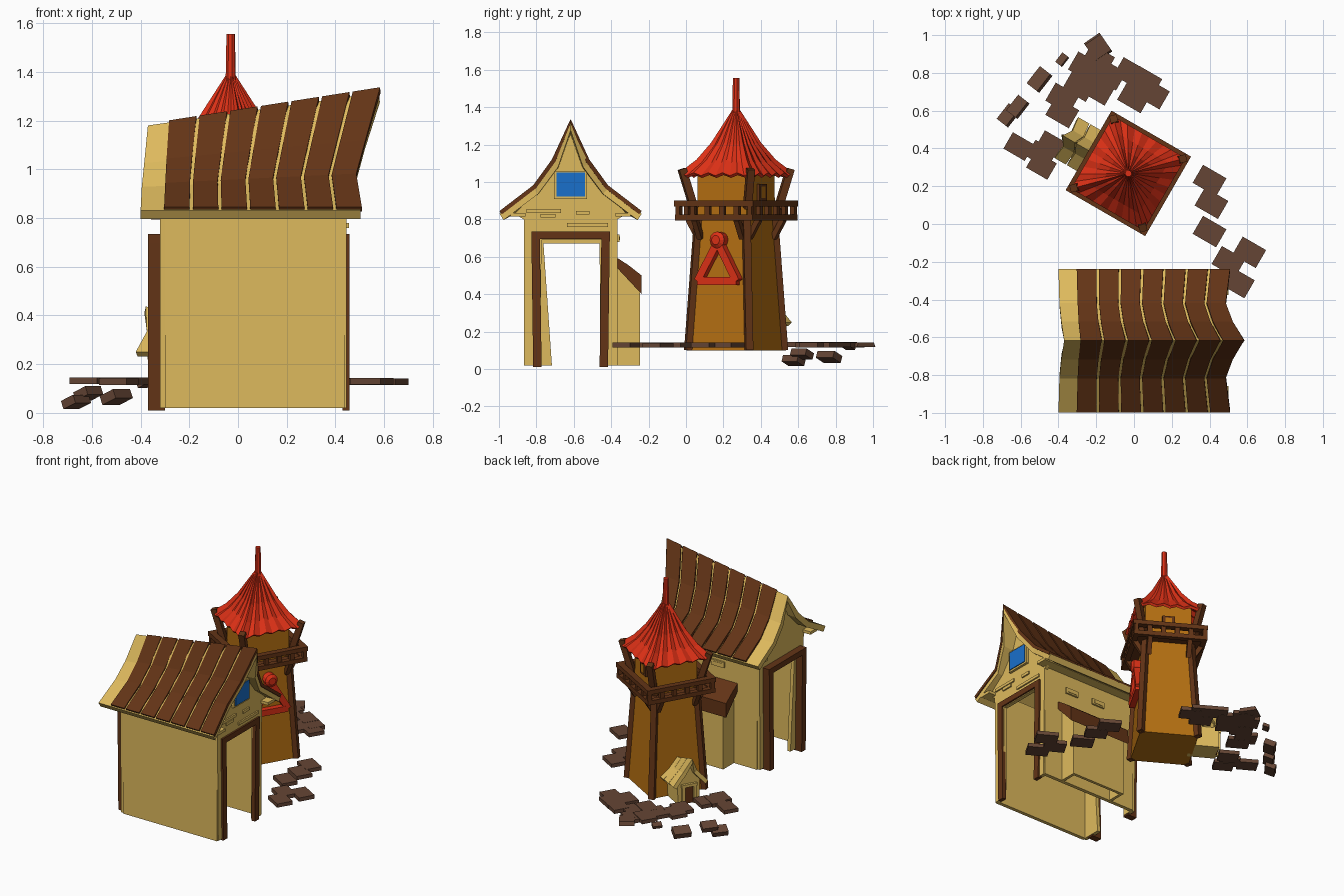
import bpy, math, random
from mathutils import Matrix, Vector

if "Cube" in bpy.data.objects:
    bpy.data.objects.remove(bpy.data.objects["Cube"])

random.seed(4)


def material(name, rgb):
    m = bpy.data.materials.new(name)
    m.diffuse_color = (*rgb, 1)
    m.use_nodes = True
    m.node_tree.nodes["Principled BSDF"].inputs["Base Color"].default_value = m.diffuse_color
    return m


TAN = material("plaster", (.73, .49, .11))
BROWN = material("timber", (.125, .034, .008))
ORANGE = material("tower_wall", (.46, .16, .006))
RED = material("red", (.72, .03, .008))
STONE = material("stone", (.13, .06, .035))
BLUE = material("glass", (.01, .16, .6))
I = Matrix()


def mesh(name, verts, faces, mat, M=I, solid=0):
    me = bpy.data.meshes.new(name)
    me.from_pydata([M @ Vector(v) for v in verts], [], faces)
    me.materials.append(mat)
    ob = bpy.data.objects.new(name, me)
    bpy.context.collection.objects.link(ob)
    if solid:
        mod = ob.modifiers.new("thickness", "SOLIDIFY")
        mod.thickness, mod.offset = solid, -1
    return ob


def loft(name, rings, mat, M=I):
    """Closed skin through equal-length rings of points, capped at both ends."""
    n = len(rings[0])
    faces = [(k * n + i, k * n + (i + 1) % n, (k + 1) * n + (i + 1) % n, (k + 1) * n + i)
             for k in range(len(rings) - 1) for i in range(n)]
    faces += [tuple(range(n))[::-1], tuple((len(rings) - 1) * n + i for i in range(n))]
    return mesh(name, [p for r in rings for p in r], faces, mat, M)


def prism(name, yz, x0, x1, mat, M=I):
    return loft(name, [[(x, y, z) for y, z in yz] for x in (x0, x1)], mat, M)


def box(name, lo, hi, mat, M=I):
    return prism(name, [(lo[1], lo[2]), (hi[1], lo[2]), (hi[1], hi[2]), (lo[1], hi[2])],
                 lo[0], hi[0], mat, M)


def beam(name, p, q, w, h, mat, M=I):
    p, q = Vector(p), Vector(q)
    R = (q - p).to_track_quat('X', 'Z').to_matrix().to_4x4()
    return box(name, (0, -w / 2, -h / 2), ((q - p).length, w / 2, h / 2), mat,
               M @ Matrix.Translation(p) @ R)


def square(h, z):
    return [(-h, -h, z), (h, -h, z), (h, h, z), (-h, h, z)]


def lerp(a, b, t):
    return a + (b - a) * t


# sweeping gable roof strip: profile offsets, end x positions, ridge heights
def roof_strip(name, offs, fr, xl, xr, eave, zl, zr, u0, u1, drop, thick, mat, M):
    n, verts = len(offs), []
    order = [(i, -1) for i in reversed(range(n))] + [(i, 1) for i in range(1, n)]
    for u in (u0, u1):
        for i, s in order:
            z = eave + fr[i] * (lerp(zl, zr, u) - eave) - drop
            verts.append((lerp(xl[i], xr[i], u), s * offs[i], z))
    m = len(order)
    return mesh(name, verts, [(i, m + i, m + i + 1, i + 1) for i in range(m - 1)], mat, M, thick)


# ---------- barn ----------
B = Matrix.Translation((0, -.617, 0))
offs, fr = (0, .1, .2, .38), (1, .56, .28, 0)
xl, xr = (-.29, -.30, -.305, -.31), (.59, .53, .492, .515)
roof_strip("barn_roof_base", offs, fr, (-.37, -.385, -.395, -.40), tuple(x - .012 for x in xr),
           .84, 1.19, 1.325, 0, 1, .01, .04, TAN, B)
for k in range(7):
    roof_strip("barn_roof_panel", offs, fr, xl, xr, .845, 1.2, 1.338,
               k / 7 + .008, (k + 1) / 7 - .008, 0, .022, BROWN, B)

for s in (-1, 1):
    y0, y1 = sorted((s * .225, s * .25))
    box("barn_side_wall", (-.30, y0, .02), (.44, y1, .83), TAN, B)
    y0, y1 = sorted((s * .24, s * .32))
    box("barn_eave_soffit", (-.38, y0, .815), (.5, y1, .835), TAN, B)


def end_wall(name, x0, x1, peak, door):
    mid = .81 + .28 * (peak - .81)
    left = [(-.24, .02), (-.25, .8), (-.3, .83), (-.19, mid), (-.1, .81 + .56 * (peak - .81)), (0, peak)]
    right = [(-y, z) for y, z in reversed(left[:-1])]
    prism(name, left + right + door[::-1], x0, x1, TAN, B)


end_wall("barn_right_wall", .42, .445, 1.29, [(-.165, .02), (-.155, .69), (.165, .69), (.165, .02)])
end_wall("barn_left_wall", -.32, -.295, 1.17, [(-.10, .02), (-.145, .67), (.155, .67), (.16, .02)])

# door frames at both ends
for x0, x1, name in ((.43, .457, "right_door"), (-.37, -.30, "left_door")):
    for s in (-1, 1):
        prism(name + "_post", [(s * .155, .01), (s * .20, .01), (s * .21, .73), (s * .165, .73)],
              x0, x1, BROWN, B)
    box(name + "_lintel", (x0, -.21, .695), (x1, .21, .735), BROWN, B)

# gable window and wall planks
box("gable_window_frame", (.44, -.088, .91), (.462, .088, 1.06), TAN, B)
box("gable_window_glass", (.45, -.076, .922), (.468, .076, 1.05), BLUE, B)
for y0, y1, z in ((-.235, -.05, .845), (-.16, -.08, .82), (-.02, .20, .77), (.03, .1, .835)):
    box("gable_plank", (.44, y0, z - .01), (.455, y1, z + .01), TAN, B)
for x in (0, .22):
    box("side_vent", (x - .05, .24, .68), (x + .05, .262, .72), TAN, B)
    box("side_vent_slot", (x - .035, .25, .69), (x + .035, .265, .71), TAN, B)

# lean-to on the back
for x in (-.12, .28):
    prism("lean_to_side", [(.24, .02), (.37, .02), (.37, .42), (.24, .56)], x, x + .02, TAN, B)
box("lean_to_back", (-.12, .35, .02), (.30, .37, .42), TAN, B)
prism("lean_to_roof", [(.24, .55), (.38, .40), (.38, .50), (.31, .555), (.24, .60)],
      -.15, .33, BROWN, B)

# ---------- tower ----------
T = Matrix.Translation((-.03, .268, 0)) @ Matrix.Rotation(math.radians(-30), 4, 'Z')
loft("tower_body", [square(.19, .1), square(.152, .8), square(.15, 1.08)], ORANGE, T)
for sx in (-1, 1):
    for sy in (-1, 1):
        beam("tower_corner_post", (sx * .186, sy * .186, .1), (sx * .146, sy * .146, .82), .04, .04, BROWN, T)
        beam("roof_strut", (sx * .165, sy * .165, .86), (sx * .212, sy * .212, 1.07), .04, .04, BROWN, T)
for k in range(4):
    R = T @ Matrix.Rotation(k * math.pi / 2, 4, 'Z')
    box("balcony_floor", (.14, -.235, .80), (.235, .235, .815), BROWN, R)
    box("balcony_lower_rail", (.205, -.24, .795), (.24, .24, .825), BROWN, R)
    box("balcony_upper_rail", (.20, -.243, .87), (.243, .243, .90), BROWN, R)
    for j in range(6):
        y = -.225 + j * .09
        box("balcony_baluster", (.21, y - .015, .82), (.235, y + .015, .88), BROWN, R)
    for y in (-.13, .13):
        beam("balcony_bracket", (.155, y, .70), (.215, y, .80), .03, .03, BROWN, R)

# pleated pyramid roof and spire
verts, faces, N = [], [], 40
for z, r in ((1.05, .222), (1.12, .155), (1.21, .098), (1.39, .013)):
    for i in range(N):
        side, t = divmod(i, 10)
        p = Matrix.Rotation(side * math.pi / 2, 3, 'Z') @ Vector((r, r * (t / 5 - 1), 0))
        verts.append((p.x, p.y, z + (0 if i % 2 == 0 else -.016)))
for k in range(3):
    for i in range(N):
        j = (i + 1) % N
        faces.append((k * N + i, k * N + j, (k + 1) * N + j, (k + 1) * N + i))
mesh("tower_roof", verts, faces, RED, T, .018)


def disc(r, z, n):
    return [(r * math.cos(a * math.tau / n), r * math.sin(a * math.tau / n), z) for a in range(n)]


loft("tower_spire", [disc(.022, 1.34, 8), disc(.018, 1.555, 8)], RED, T)

# tower window
box("tower_window_frame", (-.04, .14, .90), (.04, .166, .99), BROWN, T)
box("tower_window_pane", (-.022, .15, .915), (.022, .17, .975), ORANGE, T)

# red hanging triangle on the tower
tri = [(.19, -.12, .47), (.19, .12, .47), (.185, 0, .68)]
for i in range(3):
    beam("red_triangle_bar", tri[i], tri[(i + 1) % 3], .04, .042, RED, T)
knob = T @ Matrix.Translation((.155, 0, .69)) @ Matrix.Rotation(math.pi / 2, 4, 'Y')
loft("red_triangle_knob", [disc(.042, 0, 12), disc(.045, .05, 12), disc(.025, .065, 12)], RED, knob)

# ---------- small kennel on the tower ----------
K = T @ Matrix.Rotation(math.pi, 4, 'Z')
prism("kennel_body", [(-.075, .1), (.075, .1), (.08, .27), (0, .36), (-.08, .27)], .16, .345, TAN, K)
for k in range(3):
    roof_strip("kennel_roof_panel", (0, .05, .125), (1, .45, 0), (.16, .16, .16), (.41, .375, .385),
               .25, .36, .44, k / 3, (k + 1) / 3 - .03, .004 * (2 - k), .028, TAN, K)
for y in (-.04, .04):
    box("kennel_door_post", (.34, y - .01, .1), (.36, y + .01, .23), TAN, K)
box("kennel_door_lintel", (.34, -.055, .22), (.362, .055, .24), TAN, K)
box("kennel_doorway", (.34, -.03, .1), (.348, .03, .22), BROWN, K)

# ---------- paving stones ----------
paving = [(.40, .23), (.41, .11), (.40, -.04), (.50, -.20), (.61, -.15), (.55, -.31),
          (-.26, .83), (-.19, .71), (-.29, .73), (-.13, .79), (-.02, .80), (.06, .755),
          (0, .67), (.10, .69), (-.19, .87), (-.38, .665), (-.38, .59), (-.49, .37),
          (-.61, .41), (-.49, .31), (-.44, .42)]
for x, y in paving:
    P = Matrix.Translation((x, y, .13 + random.uniform(-.003, .003))) @ \
        Matrix.Rotation(math.radians(-30), 4, 'Z')
    w = .055 if y < .3 or x > -.4 else .05
    box("paving_stone", (-w * 1.3, -w, -.013), (w * 1.3, w, .013), STONE, P)
prism("broken_stone", [(-.06, -.013), (.06, -.013), (.05, .013), (-.05, .013)], -.05, .05, STONE,
      Matrix.Translation((-.19, .935, .13)) @ Matrix.Rotation(.6, 4, 'Z'))

# tumbled stones
for x, y, z, s in ((-.665, .575, .045, 1), (-.615, .62, .08, 1), (-.50, .765, .065, 1.1), (-.38, .87, .12, .6)):
    P = Matrix.Translation((x, y, z)) @ Matrix.Rotation(math.radians(52), 4, 'Z') @ \
        Matrix.Rotation(math.radians(-22), 4, 'X') @ Matrix.Scale(s, 4)
    box("tumbled_stone", (-.052, -.034, -.018), (.052, .034, .018), STONE, P)
